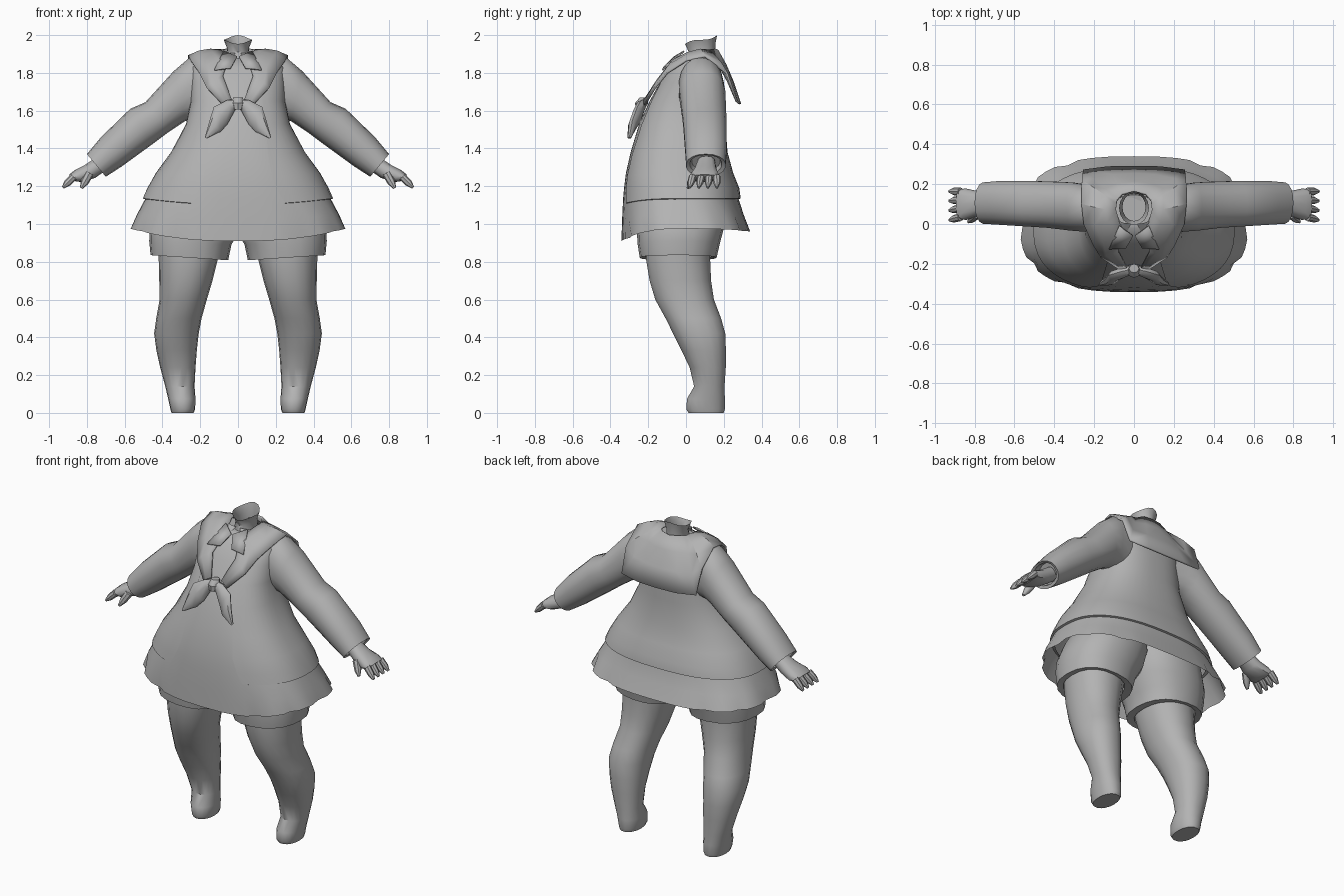
import bpy, bmesh, math

cloth = bpy.data.materials.new("plain grey")
cloth.diffuse_color = (0.45, 0.45, 0.45, 1)


def finish(name, verts, faces, mirror=False, thick=0, angle=40):
    me = bpy.data.meshes.new(name)
    me.from_pydata(verts, [], faces)
    bm = bmesh.new()
    bm.from_mesh(me)
    bmesh.ops.recalc_face_normals(bm, faces=bm.faces)
    bm.to_mesh(me)
    bm.free()
    me.materials.append(cloth)
    ob = bpy.data.objects.new(name, me)
    bpy.context.collection.objects.link(ob)
    bpy.ops.object.select_all(action='DESELECT')
    ob.select_set(True)
    bpy.context.view_layer.objects.active = ob
    bpy.ops.object.shade_smooth_by_angle(angle=math.radians(angle))
    if mirror:
        ob.modifiers.new("mirror", 'MIRROR')
    if thick:
        s = ob.modifiers.new("thickness", 'SOLIDIFY')
        s.thickness, s.offset = thick, 0
    return ob


def ring(a, b, y0, y1, n=16, p=2.0, zf=0, zb=0, gap=None):
    """Rounded section from a to b in xz, spanning y0..y1; gap opens the front."""
    if gap is None:
        ts = [2 * math.pi * i / n for i in range(n)]
    else:
        d = math.asin(min(1, 2 * gap / abs(a[0] - b[0])) ** (p / 2))
        ts = [-math.pi / 2 + d + (2 * math.pi - 2 * d) * i / n for i in range(n + 1)]
    pts = []
    for t in ts:
        c, s = [math.copysign(abs(f) ** (2 / p), f) for f in (math.cos(t), math.sin(t))]
        z = (a[1] + b[1]) / 2 + c * (b[1] - a[1]) / 2 + (zf if s < 0 else zb) * abs(s) ** 3
        pts.append(((a[0] + b[0]) / 2 + c * (b[0] - a[0]) / 2,
                    (y0 + y1) / 2 + s * (y1 - y0) / 2, z))
    return pts


def loft(name, rings, closed=True, cap0=False, cap1=False, **kw):
    n = len(rings[0])
    verts = [p for r in rings for p in r]
    faces = [(k * n + i, k * n + (i + 1) % n, (k + 1) * n + (i + 1) % n, (k + 1) * n + i)
             for k in range(len(rings) - 1) for i in range(n if closed else n - 1)]
    if cap0:
        faces.append(tuple(range(n)))
    if cap1:
        faces.append(tuple(range(len(verts) - n, len(verts))))
    return finish(name, verts, faces, **kw)


def level(x0, x1, z, y0, y1, **kw):
    return ring((x0, z), (x1, z), y0, y1, **kw)


# jacket, open down the front: z, half width, front y, back y, half opening
body = [(1.905, .10, .0, .145, .015), (1.88, .21, -.03, .155, .03),
        (1.83, .25, -.09, .18, .07), (1.75, .25, -.145, .2, .12),
        (1.65, .25, -.2, .208, .13), (1.53, .275, -.255, .208, .145),
        (1.38, .355, -.3, .22, .16), (1.27, .435, -.325, .25, .18),
        (1.19, .48, -.335, .282, .215), (1.135, .505, -.34, .29, .25),
        (1.125, .47, -.325, .26, .24)]
loft("jacket", [level(-w, w, z, f, b, n=40, p=2.5, gap=g,
                      zf=-.03 * max(0, (1.6 - z) / .47))
                for z, w, f, b, g in body], closed=False)

# dress under the jacket, ending in a flared skirt
dress = [level(-w * .97, w * .97, z, f + .007, b - .012, n=48, p=2.5)
         for z, w, f, b, g in body[1:-1]]
for k, (z, w, f, b, zf, zb) in enumerate([(1.05, .535, -.338, .305, -.02, 0),
                                          (.975, .572, -.342, .34, -.065, -.015)]):
    r = level(-w, w, z, f, b, n=48, p=2.7, zf=zf, zb=zb)
    if k:  # shallow pleats on the hem sides
        r = [(x * (1 - .025 * (i % 4 == 0)), y * (1 - .04 * (i % 4 == 0 and abs(x) > .3)), q)
             for i, (x, y, q) in enumerate(r)]
    dress.append(r)
loft("dress", dress, cap0=True)

# neck with a slanted open top
loft("neck", [level(-.075, .075, 1.975, -.005, .165, zf=-.022, zb=.025),
              level(-.058, .058, 1.93, .015, .155, zf=-.02, zb=.02),
              level(-.065, .065, 1.87, .0, .155, zf=-.01, zb=.02)], cap1=True)

# wide collar: neckline points joined to outer edge points
inner = [(0, .165, 1.92), (.06, .15, 1.925), (.085, .12, 1.92), (.088, .1, 1.92),
         (.09, .07, 1.915), (.075, .02, 1.9), (.05, -.045, 1.875),
         (.08, -.135, 1.78), (.035, -.215, 1.66)]
outer = [(0, .286, 1.635), (.13, .284, 1.637), (.255, .268, 1.65), (.262, .215, 1.8),
         (.262, .1, 1.888), (.25, 0, 1.865), (.205, -.1, 1.8),
         (.165, -.165, 1.72), (.08, -.22, 1.63)]
strips = []
for k, (a, b) in enumerate(zip(inner, outer)):
    lift = .016 if k < 7 else .006
    strips.append([a] + [tuple(a[j] + (b[j] - a[j]) * s +
                               (0, .25 if k < 4 else -.3, 1)[j] * lift for j in range(3))
                         for s in (.33, .67)] + [b])
loft("wide_collar", strips, closed=False, mirror=True, thick=.012)

# small shirt collar points
finish("shirt_collar_point",
       [(.005, -.06, 1.885), (.075, -.01, 1.915), (.125, -.125, 1.815), (.04, -.12, 1.825)],
       [(0, 1, 2, 3)], mirror=True, thick=.008)

# bow tails and knot
loft("bow_tail", [ring((0, 1.66), (0, 1.625), -.25, -.2, n=8),
                  ring((.06, 1.655), (.02, 1.595), -.265, -.21, n=8),
                  ring((.128, 1.62), (.055, 1.53), -.285, -.23, n=8),
                  ring((.15, 1.55), (.09, 1.49), -.307, -.26, n=8),
                  ring((.175, 1.46), (.165, 1.452), -.31, -.29, n=8)],
     cap1=True, mirror=True)
loft("bow_knot", [level(-.025, .025, 1.67, -.245, -.2, n=8),
                  level(-.035, .035, 1.64, -.27, -.2, n=8),
                  level(-.025, .025, 1.605, -.265, -.22, n=8)], cap0=True, cap1=True)

# sleeves with a turned-in cuff
loft("sleeve", [ring(a, b, y0, y1, n=18, p=2.2) for a, b, y0, y1 in [
    ((.16, 1.885), (.16, 1.56), -.03, .18), ((.255, 1.882), (.24, 1.555), -.04, .2),
    ((.34, 1.81), (.28, 1.545), -.035, .21), ((.49, 1.645), (.37, 1.485), -.02, .215),
    ((.57, 1.61), (.45, 1.425), -.015, .217), ((.725, 1.46), (.615, 1.305), -.005, .217),
    ((.80, 1.37), (.70, 1.25), 0, .21), ((.785, 1.365), (.707, 1.267), .02, .19),
    ((.75, 1.385), (.67, 1.285), .03, .18)]], cap1=True, mirror=True)

# hand with fingers and thumb
loft("palm", [ring(a, b, y0, y1, n=12, p=2.4) for a, b, y0, y1 in [
    ((.74, 1.36), (.69, 1.29), .06, .155), ((.81, 1.313), (.755, 1.245), .04, .165),
    ((.865, 1.285), (.82, 1.222), .02, .178), ((.893, 1.262), (.86, 1.225), .025, .175)]],
     cap1=True, mirror=True)


def finger(name, p, q, r):
    """Tapered digit from p to q."""
    l = math.hypot(q[0] - p[0], q[2] - p[2])
    ux, uz = -(q[2] - p[2]) / l, (q[0] - p[0]) / l
    rings = []
    for s, k in ((0, 1), (.6, .9), (1, .35)):
        x, y, z = [p[i] + (q[i] - p[i]) * s for i in range(3)]
        e = r * k
        rings.append(ring((x + ux * e, z + uz * e), (x - ux * e, z - uz * e),
                          y - e, y + e, n=8))
    loft(name, rings, cap0=True, cap1=True, mirror=True)


for i, y in enumerate((.035, .08, .122, .162)):
    finger("finger_%d" % (i + 1), (.87, y, 1.25), (.927, .02 + i * .048, 1.193), .021)
finger("thumb", (.785, .05, 1.27), (.83, .012, 1.19), .024)

# shorts: one rounded half with a turned-in leg opening
loft("shorts", [ring(a, b, y0, y1, n=20, p=2.3) for a, b, y0, y1 in [
    ((-.03, 1.2), (.36, 1.2), -.2, .17), ((-.03, 1.08), (.43, 1.08), -.25, .215),
    ((-.01, .97), (.468, .98), -.26, .2), ((.035, .89), (.47, .91), -.257, .18),
    ((.052, .808), (.463, .835), -.245, .162), ((.1, .812), (.425, .84), -.215, .135),
    ((.11, .87), (.42, .88), -.21, .13)]], cap0=True, mirror=True)

# legs and feet: inner x, outer x, height, front y, back y
loft("leg", [level(*r, n=18, p=2.2) for r in [
    (.09, .425, .93, -.215, .135), (.105, .42, .82, -.215, .13),
    (.135, .417, .7, -.195, .135), (.165, .415, .6, -.165, .15),
    (.193, .433, .5, -.11, .188), (.208, .444, .42, -.07, .21),
    (.218, .432, .33, -.025, .213), (.225, .412, .24, .018, .212),
    (.23, .385, .14, .042, .205), (.225, .37, .075, .004, .207),
    (.227, .358, .02, 0, .207), (.235, .352, 0, .012, .2)]],
     cap1=True, mirror=True)
